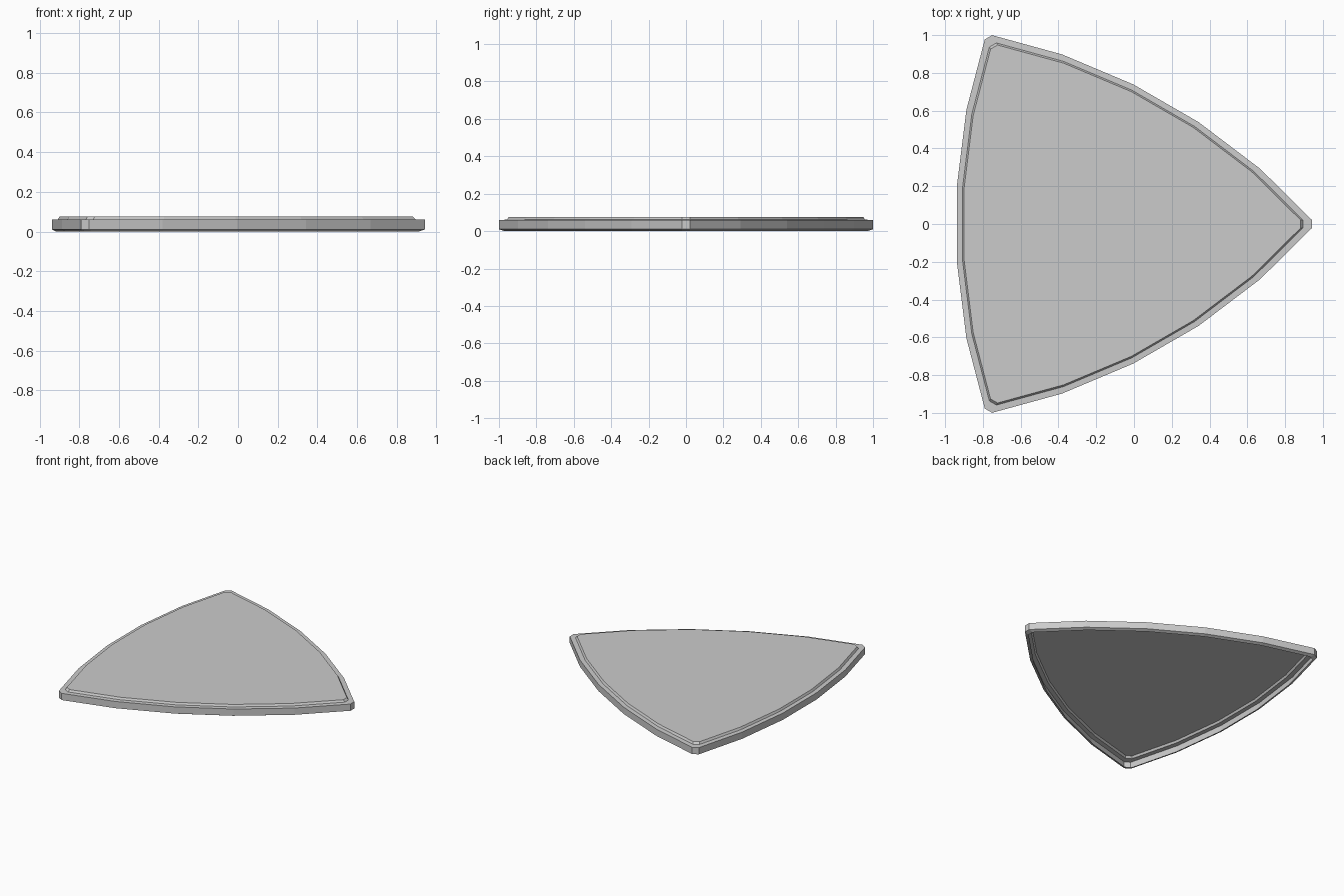
import bpy, bmesh
from math import cos, sin, radians

if "Cube" in bpy.data.objects:
    bpy.data.objects.remove(bpy.data.objects["Cube"])

CX = -0.200  # centre of the three-fold outline

# One bowed side of the rounded triangle, relative to its centre
side = [(-0.590, 0.977), (-0.687, 0.606), (-0.738, 0.200),
        (-0.738, -0.200), (-0.687, -0.606), (-0.590, -0.977)]

# Repeat the side three times for the full outline
outline = []
for k in range(3):
    a = radians(120 * k)
    outline += [(x * cos(a) - y * sin(a), x * sin(a) + y * cos(a)) for x, y in side]

# Cross-section of the thin shell as (outline scale, height):
# raised panel edge, rim, outer wall, turned-in bottom lip (open underneath)
profile = [(0.948, 0.076), (0.959, 0.061), (1.0, 0.060), (1.0, 0.010), (0.972, 0.0)]

bm = bmesh.new()
rings = [[bm.verts.new((CX + x * s, y * s, z)) for x, y in outline] for s, z in profile]
n = len(outline)
for upper, lower in zip(rings, rings[1:]):
    for i in range(n):
        j = (i + 1) % n
        bm.faces.new((upper[i], lower[i], lower[j], upper[j]))
bm.faces.new(rings[0])

mesh = bpy.data.meshes.new("triangular_plate")
bm.to_mesh(mesh)
bm.free()
plate = bpy.data.objects.new("triangular_plate", mesh)
bpy.context.collection.objects.link(plate)
